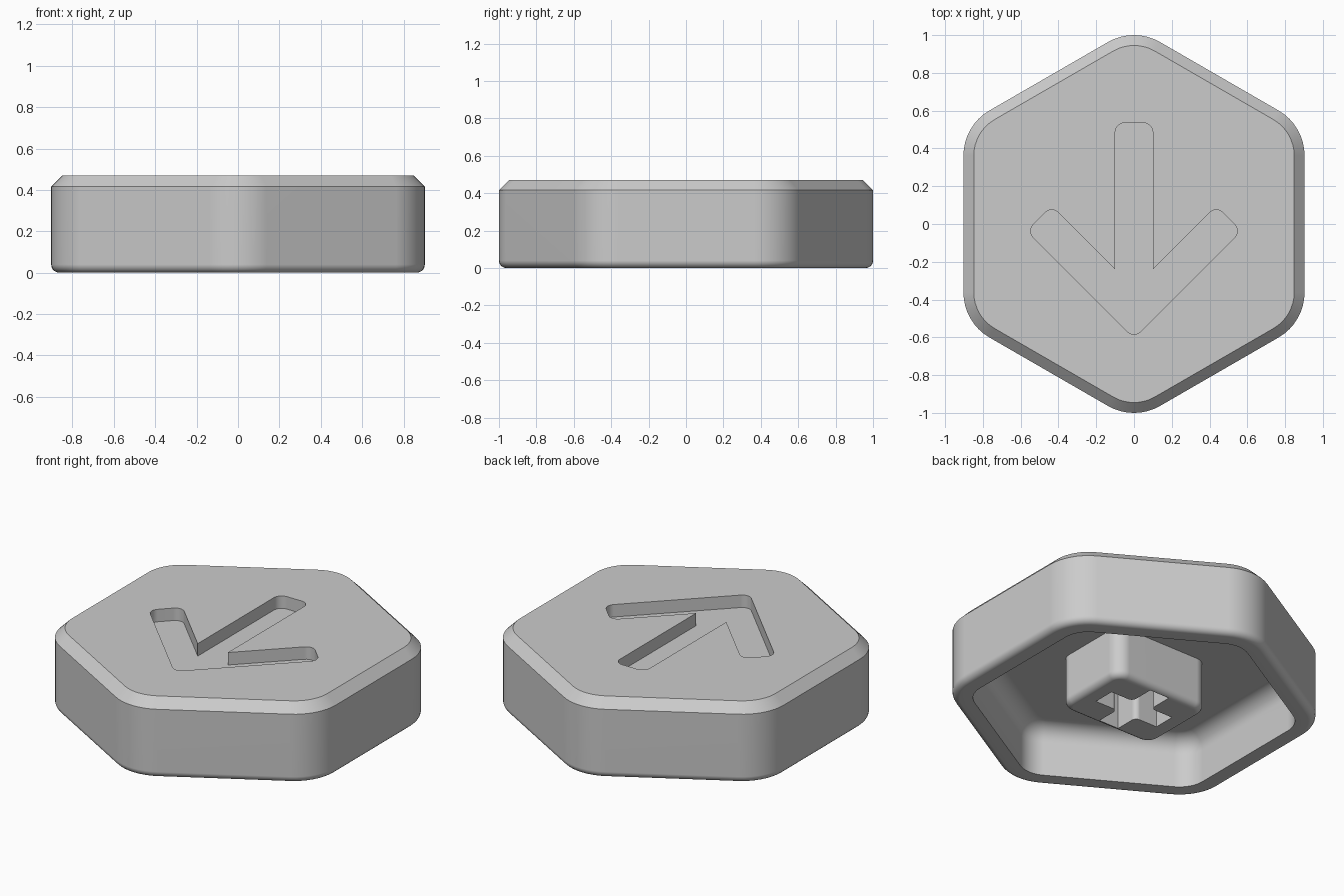
import bpy, bmesh
from math import sin, cos, tan, pi, radians
from mathutils import Vector, Matrix

default = bpy.data.objects.get("Cube")
if default:
    bpy.data.objects.remove(default, do_unlink=True)

grey = bpy.data.materials.new("plain_grey")
grey.use_nodes = True
grey.diffuse_color = (0.6, 0.6, 0.6, 1)
grey.node_tree.nodes["Principled BSDF"].inputs["Base Color"].default_value = (0.6, 0.6, 0.6, 1)

TOP, CEILING = 0.471, 0.3


def rounded(corners, steps=8):
    """Counter-clockwise outline from (x, y, radius) corners."""
    out = []
    for i, (x, y, r) in enumerate(corners):
        p = Vector((x, y))
        a = (Vector(corners[i - 1][:2]) - p).normalized()
        b = (Vector(corners[(i + 1) % len(corners)][:2]) - p).normalized()
        if r == 0:
            out.append(p)
            continue
        half = a.angle(b) / 2
        sweep = (pi - 2 * half) * (1 if b.x * a.y > b.y * a.x else -1)
        centre = p + (a + b).normalized() * (r / sin(half))
        start = p + a * (r / tan(half)) - centre
        for k in range(steps + 1):
            out.append(centre + Matrix.Rotation(sweep * k / steps, 2) @ start)
    return out


def hexagon(apothem, radius):
    """Rounded hexagon with corners on the y axis."""
    size = apothem / cos(pi / 6)
    return rounded([(size * cos(pi / 6 + k * pi / 3), size * sin(pi / 6 + k * pi / 3), radius)
                    for k in range(6)])


def rectangle(half_x, half_y, radius):
    return rounded([(half_x * sx, half_y * sy, radius)
                    for sx, sy in ((-1, -1), (1, -1), (1, 1), (-1, 1))])


def loft(name, rings):
    """Closed solid through (outline, z) rings, capped at both ends."""
    bm = bmesh.new()
    loops = [[bm.verts.new((p.x, p.y, z)) for p in outline] for outline, z in rings]
    for lower, upper in zip(loops, loops[1:]):
        for i in range(len(lower)):
            bm.faces.new((lower[i - 1], lower[i], upper[i], upper[i - 1]))
    bm.faces.new(loops[0])
    bm.faces.new(loops[-1])
    bmesh.ops.recalc_face_normals(bm, faces=bm.faces)
    mesh = bpy.data.meshes.new(name)
    bm.to_mesh(mesh)
    bm.free()
    mesh.materials.append(grey)
    obj = bpy.data.objects.new(name, mesh)
    bpy.context.collection.objects.link(obj)
    return obj


def fillet(size, steps=5):
    """Inset and height pairs of a quarter round, from the wall to the flat."""
    return [(size * (1 - cos(t)), size * (1 - sin(t)))
            for t in (k * pi / 2 / steps for k in range(steps + 1))]


def cut_and_smooth(obj, cutter):
    cutter.hide_render = True
    mod = obj.modifiers.new("cut", 'BOOLEAN')
    mod.operation, mod.solver, mod.object = 'DIFFERENCE', 'EXACT', cutter
    bpy.ops.object.select_all(action='DESELECT')
    bpy.context.view_layer.objects.active = obj
    obj.select_set(True)
    bpy.ops.object.modifier_apply(modifier=mod.name)
    bpy.data.objects.remove(cutter, do_unlink=True)
    bpy.ops.object.shade_smooth_by_angle(angle=radians(30))
    obj.modifiers.new("weighted", 'WEIGHTED_NORMAL').keep_sharp = True


# Cap shell: chamfered top, rounded foot, hollow underside
def shell_ring(inset, z):
    return hexagon(0.903 - inset, 0.275 - inset), z


shell = loft("cap_shell",
             [shell_ring(0.055, TOP), shell_ring(0, TOP - 0.055)]
             + [shell_ring(i, z) for i, z in fillet(0.04)]
             + [shell_ring(0.112, 0)]
             + [shell_ring(0.112 + i, CEILING - z) for i, z in fillet(0.1)])

# Recessed arrow pointing to the front
right_half = [(0, -0.605, 0.05), (0.567, -0.038, 0.05), (0.436, 0.096, 0.05),
              (0.1, -0.24, 0), (0.1, 0.535, 0.05)]
left_half = [(-x, y, r) for x, y, r in reversed(right_half[1:])]
arrow = rounded(right_half + left_half, 6)
cut_and_smooth(shell, loft("arrow_cutter", [(arrow, TOP - 0.075), (arrow, TOP + 0.1)]))

# Oblong stem under the cap with a cross-shaped socket
stem = loft("stem",
            [(rectangle(0.32, 0.248, 0.08), CEILING + 0.03)]
            + [(rectangle(0.32 - i, 0.248 - i, 0.08 - i), z) for i, z in fillet(0.04)])
reach, half_width = 0.215, 0.066
cross = []
for k in range(4):
    turn = Matrix.Rotation(k * pi / 2, 2)
    for x, y, r in ((reach, -half_width, 0), (reach, half_width, 0),
                    (half_width, half_width, 0.03)):
        p = turn @ Vector((x, y))
        cross.append((p.x, p.y, r))
socket = rounded(cross)
cut_and_smooth(stem, loft("socket_cutter", [(socket, -0.1), (socket, CEILING + 0.1)]))
